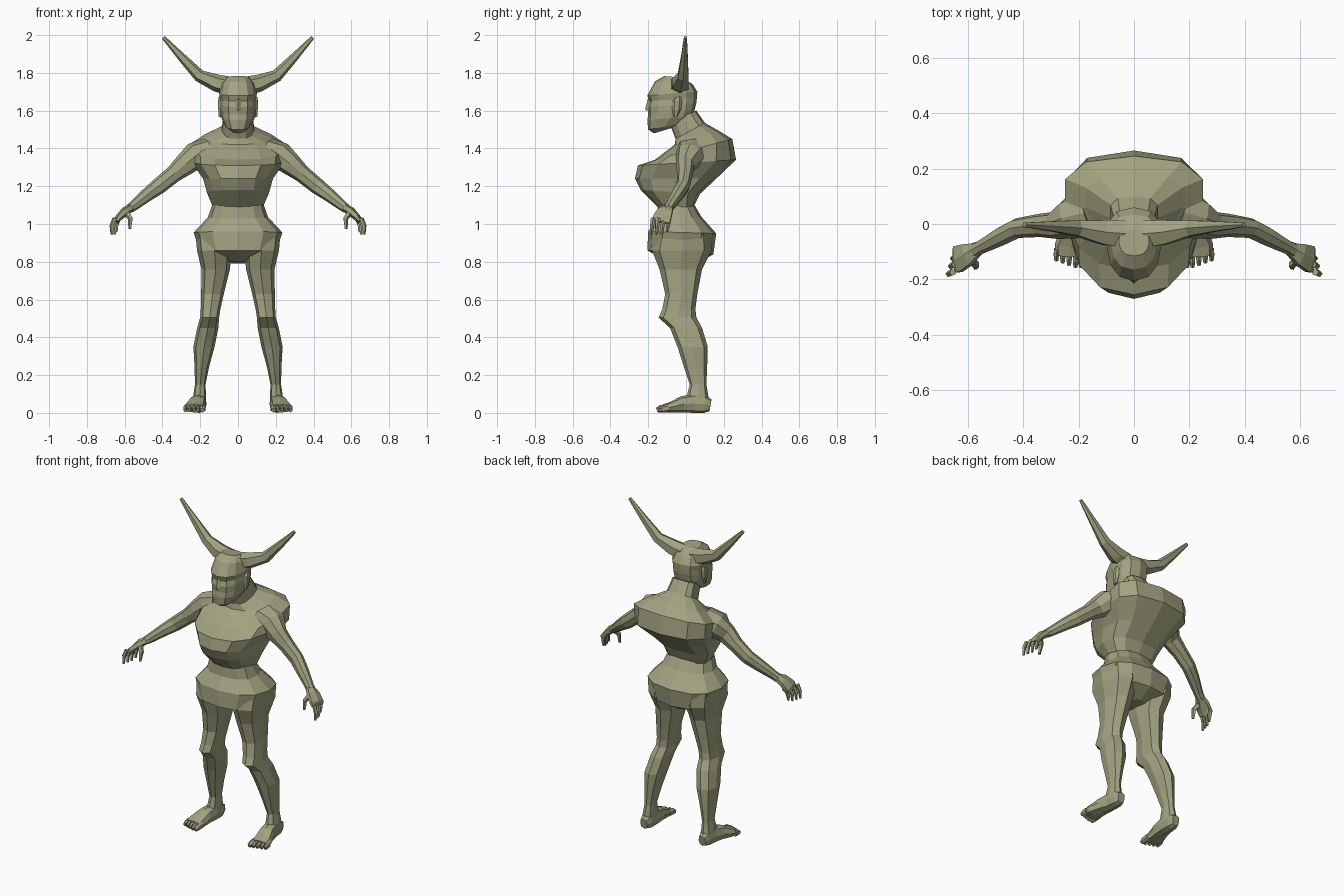
import bpy, bmesh, math
from mathutils import Vector

skin = bpy.data.materials.new("olive_skin")
skin.diffuse_color = (0.36, 0.36, 0.22, 1)


def loft(name, rings, n=8, p=0.85, taper=0.0, mirror=False):
    """Skin rings of (centre, u half axis, v half axis); taper narrows the -v side."""
    bm = bmesh.new()
    loops = []
    for c, u, v in rings:
        loop = []
        for k in range(n):
            a = 2 * math.pi * k / n
            s, co = math.sin(a), math.cos(a)
            s = math.copysign(abs(s) ** p, s) if abs(s) > 1e-6 else 0
            co = math.copysign(abs(co) ** p, co) if abs(co) > 1e-6 else 0
            loop.append(bm.verts.new(c + u * s * (1 + taper * co) + v * co))
        loops.append(loop)
    for a, b in zip(loops, loops[1:]):
        for k in range(n):
            bm.faces.new((a[k], a[(k + 1) % n], b[(k + 1) % n], b[k]))
    bm.faces.new(loops[0])
    bm.faces.new(loops[-1])
    bmesh.ops.recalc_face_normals(bm, faces=bm.faces)
    me = bpy.data.meshes.new(name)
    bm.to_mesh(me)
    bm.free()
    me.materials.append(skin)
    ob = bpy.data.objects.new(name, me)
    bpy.context.collection.objects.link(ob)
    if mirror:
        ob.modifiers.new("mirror", 'MIRROR')
    return ob


def slice_ring(yf, zf, yb, zb, xh, x=0):
    """Tilted ring from its front point, back point and half width."""
    return (Vector((x, (yf + yb) / 2, (zf + zb) / 2)), Vector((xh, 0, 0)),
            Vector((0, (yb - yf) / 2, (zb - zf) / 2)))


def tube(name, pts, ref=(0, 1, 0), n=6, p=0.9):
    """Mirrored limb along points (x, y, z, radius along ref, other radius)."""
    P = [Vector(q[:3]) for q in pts]
    rings = []
    for i, q in enumerate(pts):
        t = (P[min(i + 1, len(P) - 1)] - P[max(i - 1, 0)]).normalized()
        u = Vector(ref)
        u = (u - t * u.dot(t)).normalized()
        rings.append((P[i], u * q[3], t.cross(u) * q[4]))
    return loft(name, rings, n, p, 0, True)


# pelvis and waist
loft("pelvis", [slice_ring(*r) for r in (
    (-.09, .80, .06, .79, .04), (-.205, .86, .145, .84, .20),
    (-.20, .96, .16, .95, .235), (-.155, 1.03, .08, 1.04, .16),
    (-.15, 1.11, .04, 1.11, .133))], 12, .8)

# chest, hunched back and neck
loft("torso", [slice_ring(*r) for r in (
    (-.15, 1.09, .04, 1.09, .133), (-.24, 1.18, .075, 1.16, .165),
    (-.27, 1.24, .16, 1.24, .185), (-.255, 1.31, .265, 1.34, .245),
    (-.165, 1.34, .245, 1.45, .25), (-.06, 1.42, .18, 1.49, .175),
    (-.055, 1.45, .10, 1.535, .085), (-.09, 1.54, .055, 1.60, .075))],
    12, .75, .18)

# head
loft("head", [slice_ring(*r) for r in (
    (-.17, 1.48, -.07, 1.51, .035), (-.20, 1.50, -.02, 1.53, .065),
    (-.205, 1.55, .035, 1.57, .088), (-.20, 1.58, .045, 1.60, .093),
    (-.205, 1.62, .055, 1.64, .095), (-.195, 1.65, .058, 1.67, .093),
    (-.205, 1.68, .06, 1.70, .10), (-.165, 1.755, .035, 1.74, .085),
    (-.115, 1.783, -.02, 1.775, .055))], 12, .8, .1)
loft("nose", [slice_ring(*r) for r in (
    (-.215, 1.60, -.18, 1.60, .02), (-.215, 1.615, -.18, 1.615, .02),
    (-.20, 1.67, -.18, 1.67, .01))], 4, 1)
loft("ear", [slice_ring(*r, .093) for r in (
    (-.065, 1.565, -.045, 1.57, .01), (-.075, 1.61, -.025, 1.61, .014),
    (-.075, 1.65, -.02, 1.655, .016), (-.055, 1.67, -.03, 1.675, .01))],
    6, 1, 0, True)

# horns
tube("horn", [(.04, -.035, 1.73, .055, .05), (.11, -.03, 1.745, .05, .046),
              (.205, -.015, 1.785, .032, .033), (.30, -.008, 1.885, .02, .022),
              (.395, -.003, 1.988, .009, .01)])

# arms
tube("arm", [(.16, .04, 1.38, .10, .075), (.23, .02, 1.36, .075, .072),
             (.28, -.005, 1.315, .05, .06), (.34, -.005, 1.265, .042, .046),
             (.42, -.015, 1.20, .036, .043), (.48, -.045, 1.155, .034, .036),
             (.555, -.085, 1.095, .025, .027), (.575, -.095, 1.08, .028, .024)],
     n=8)
tube("hand", [(.565, -.09, 1.087, .026, .022), (.60, -.11, 1.065, .045, .024),
              (.635, -.127, 1.03, .055, .018), (.645, -.132, 1.01, .05, .012)])
for i in range(4):
    y = -.09 - .028 * i
    x = .63 + .008 * i
    tube("finger", [(x, y, 1.03, .013, .012), (x + .014, y - .006, .99, .011, .012),
                    (x + .014, y - .01, .945 + .012 * (i == 0), .007, .007)], n=5)
tube("thumb", [(.595, -.125, 1.065, .018, .018), (.57, -.147, 1.03, .014, .014),
               (.572, -.158, .975, .008, .008)], n=5)

# legs: front y, back y, height, half width, centre x
loft("leg", [slice_ring(f, z, b, z, h, x) for f, b, z, h, x in (
    (-.16, .13, .95, .095, .13), (-.18, .135, .86, .092, .125),
    (-.14, .085, .76, .075, .118), (-.11, .06, .63, .06, .135),
    (-.125, .05, .55, .052, .145), (-.145, .055, .505, .05, .15),
    (-.085, .085, .45, .056, .16), (-.045, .115, .35, .056, .18),
    (-.01, .112, .24, .038, .192), (.02, .108, .15, .028, .20),
    (.005, .118, .09, .034, .203), (.0, .125, .04, .036, .205))],
    8, .85, 0, True)

# feet and toes
tube("foot", [(.203, .13, .04, .024, .032), (.203, .10, .045, .036, .045),
              (.206, .04, .05, .04, .05), (.215, -.02, .045, .047, .043),
              (.228, -.08, .03, .058, .028), (.23, -.115, .024, .056, .022)],
     (1, 0, 0), 8, .75)
for i in range(5):
    x = .186 + .023 * i
    r = .017 if i == 0 else .011
    end = -.155 + .008 * max(0, i - 1)
    tube("toe", [(x, -.09, .026, r, .02), (x + .002, end + .02, .022, r, .02),
                 (x + .002, end, .015, r * .7, .012)], (1, 0, 0), 6)
